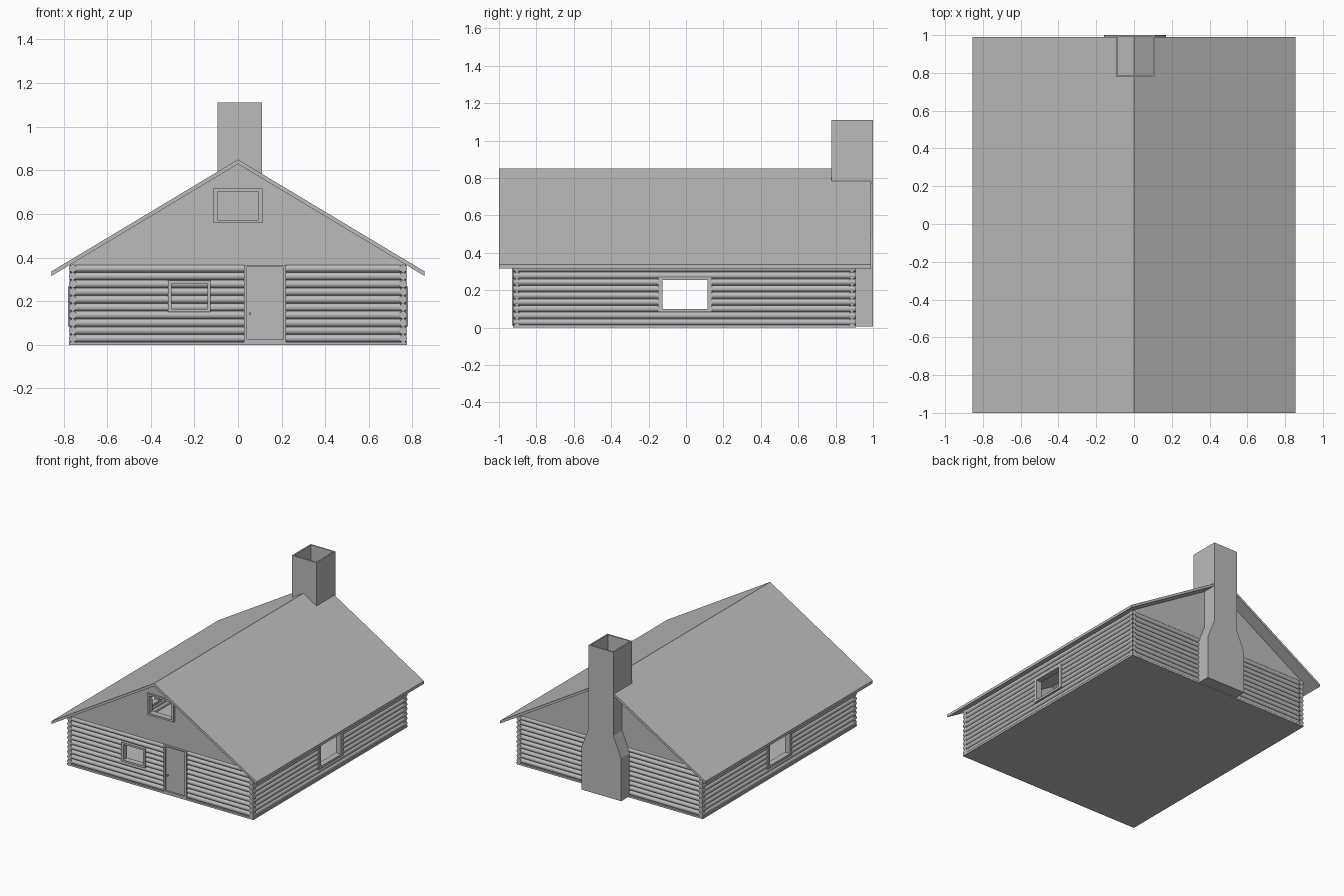
import bpy, bmesh
from math import sin, cos, radians

if "Cube" in bpy.data.objects:
    bpy.data.objects.remove(bpy.data.objects["Cube"], do_unlink=True)

grey = bpy.data.materials.new("plain grey")
grey.use_nodes = True
grey.diffuse_color = (0.5, 0.5, 0.5, 1)
grey.node_tree.nodes["Principled BSDF"].inputs["Base Color"].default_value = (0.5, 0.5, 0.5, 1)


def finish(name, bm):
    bmesh.ops.recalc_face_normals(bm, faces=bm.faces)
    mesh = bpy.data.meshes.new(name)
    bm.to_mesh(mesh)
    bm.free()
    mesh.materials.append(grey)
    ob = bpy.data.objects.new(name, mesh)
    bpy.context.collection.objects.link(ob)
    return ob


def add_prism(bm, pts, axis, a, b):
    """Extrude a (u, z) outline along the x or y axis from a to b."""
    place = (lambda u, t, z: (t, u, z)) if axis == "x" else (lambda u, t, z: (u, t, z))
    face = bm.faces.new([bm.verts.new(place(u, a, z)) for u, z in pts])
    out = bmesh.ops.extrude_face_region(bm, geom=[face])["geom"]
    shift = (b - a, 0, 0) if axis == "x" else (0, b - a, 0)
    bmesh.ops.translate(bm, verts=[v for v in out if isinstance(v, bmesh.types.BMVert)], vec=shift)


def rect(u0, u1, z0, z1):
    return [(u0, z0), (u1, z0), (u1, z1), (u0, z1)]


def prism(name, pts, axis, a, b):
    bm = bmesh.new()
    add_prism(bm, pts, axis, a, b)
    return finish(name, bm)


def frame(name, outer, inner, axis, a, b):
    """Four bars between an outer and an inner rectangle."""
    u0, u1, z0, z1 = outer
    i0, i1, j0, j1 = inner
    bm = bmesh.new()
    for bar in ((u0, i0, z0, z1), (i1, u1, z0, z1), (i0, i1, z0, j0), (i0, i1, j1, z1)):
        add_prism(bm, rect(*bar), axis, a, b)
    return finish(name, bm)


def activate(ob):
    bpy.ops.object.select_all(action="DESELECT")
    ob.select_set(True)
    bpy.context.view_layer.objects.active = ob


def cut(ob, opening, axis, a, b):
    cutter = prism("cutter", rect(*opening), axis, a, b)
    activate(ob)
    mod = ob.modifiers.new("opening", "BOOLEAN")
    mod.operation, mod.solver, mod.object = "DIFFERENCE", "EXACT", cutter
    bpy.ops.object.modifier_apply(modifier=mod.name)
    bpy.data.objects.remove(cutter, do_unlink=True)


# Log walls: a scalloped outline of ten stacked logs
LOGS, BASE, R = 10, 0.012, 0.0178


def log_wall(name, centre, axis, a, b, openings=()):
    arc = [radians(-78 + 26 * k) for k in range(7)]
    side = [(R * cos(t), BASE + R * (2 * i + 1 + sin(t))) for i in range(LOGS) for t in arc]
    pts = [(centre + u, z) for u, z in side] + [(centre - u, z) for u, z in reversed(side)]
    ob = prism(name, pts, axis, a, b)
    for opening in openings:
        cut(ob, opening, axis="y" if axis == "x" else "x", a=centre - 0.1, b=centre + 0.1)
    activate(ob)
    bpy.ops.object.shade_smooth_by_angle(angle=radians(35))
    return ob


HALF, FRONT, BACK = 0.775, -0.925, 0.908
side_hole = (-0.125, 0.115, 0.10, 0.255)
front_hole = (-0.305, -0.14, 0.165, 0.282)
door_hole = (0.042, 0.207, 0.025, 0.358)
gable_hole = (-0.095, 0.095, 0.572, 0.702)

prism("floor", rect(-HALF, HALF, 0, 0.014), "y", FRONT, BACK)
log_wall("front_wall", FRONT + 0.021, "x", -0.772, 0.772,
         [front_hole, (0.035, 0.214, 0, 0.4)])
log_wall("back_wall", BACK - 0.021, "x", -0.772, 0.772)
for name, s in (("left", 1), ("right", -1)):
    x = s * (HALF - R)
    log_wall(name + "_wall", x, "y", FRONT, BACK, [side_hole])
    frame(name + "_window_frame", (-0.15, 0.14, 0.083, 0.268), side_hole, "x", x - 0.022, x + 0.022)

# Front window, door and door handle
frame("front_window_frame", (-0.322, -0.125, 0.15, 0.296), front_hole, "y", -0.929, -0.884)
frame("door_frame", (0.028, 0.22, 0.012, 0.367), door_hole, "y", -0.929, -0.884)
prism("door", rect(*door_hole), "y", -0.915, -0.9)
prism("door_handle", rect(0.052, 0.06, 0.136, 0.148), "y", -0.924, -0.912)

# Gables
gable = [(-0.775, 0.364), (0.775, 0.364), (0, 0.832)]
front_gable = prism("front_gable", gable, "y", -0.912, -0.89)
cut(front_gable, gable_hole, "y", -1, -0.8)
prism("back_gable", gable, "y", 0.873, 0.895)
frame("gable_window_frame", (-0.112, 0.112, 0.558, 0.716), gable_hole, "y", -0.925, -0.88)

# Roof
prism("roof", [(0, 0.85), (0.855, 0.337), (0.855, 0.316), (0, 0.829),
               (-0.855, 0.316), (-0.855, 0.337)], "y", -1, 0.99)

# Chimney: flared outer breast and a hollow stack through the roof
L, RT, TOP, TAPER = -0.095, 0.11, 1.11, 0.48
prism("chimney_breast", [(-0.16, 0.006), (0.17, 0.006), (0.17, 0.33), (RT, TAPER),
                         (RT, 0.74), (L, 0.74), (L, TAPER), (-0.16, 0.33)], "y", 0.89, 1)
bm = bmesh.new()
add_prism(bm, rect(L, RT, 0.72, TOP), "y", 0.777, 1)
bm.normal_update()
rim = max(bm.faces, key=lambda f: f.calc_center_median().z)
bmesh.ops.inset_region(bm, faces=[rim], thickness=0.015)
hole = bmesh.ops.extrude_face_region(bm, geom=[rim])["geom"]
bmesh.ops.delete(bm, geom=[rim], context="FACES_ONLY") if rim.is_valid else None
bmesh.ops.translate(bm, verts=[v for v in hole if isinstance(v, bmesh.types.BMVert)], vec=(0, 0, -0.37))
finish("chimney_stack", bm)
